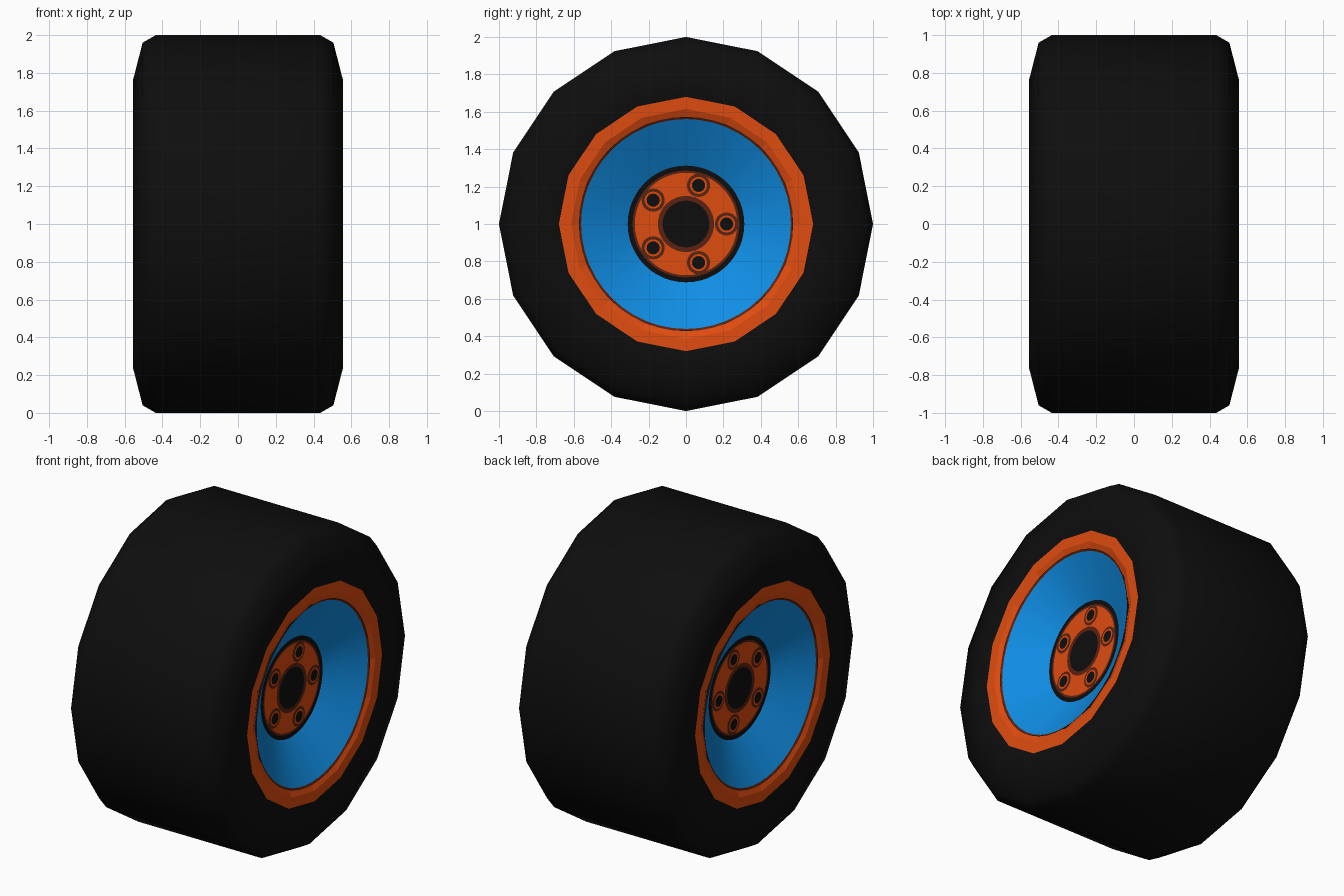
import bpy, bmesh, math

if "Cube" in bpy.data.objects:
    bpy.data.objects.remove(bpy.data.objects["Cube"])


def material(name, rgb):
    m = bpy.data.materials.new(name)
    m.diffuse_color = (*rgb, 1)
    m.use_nodes = True
    m.node_tree.nodes["Principled BSDF"].inputs["Base Color"].default_value = m.diffuse_color
    return m


BLACK = material("rubber black", (0.0042, 0.0042, 0.0042))
ORANGE = material("orange", (0.74, 0.072, 0.005))
BROWN = material("dark brown", (0.105, 0.016, 0.005))
BLUE = material("blue", (0.005, 0.27, 0.78))


def lathe(name, profile, sides, mat, cy=0.0, cz=0.0, smooth=0):
    """Spin (x, radius) points round an axis along x."""
    bm = bmesh.new()
    rings = []
    for j in range(sides):
        a = 2 * math.pi * j / sides
        rings.append([bm.verts.new((x, cy + r * math.cos(a), 1 + cz + r * math.sin(a)))
                      for x, r in profile])
    for j in range(sides):
        p, q = rings[j], rings[(j + 1) % sides]
        for i in range(len(profile) - 1):
            bm.faces.new((p[i], p[i + 1], q[i + 1], q[i]))
    bmesh.ops.remove_doubles(bm, verts=bm.verts, dist=1e-5)
    me = bpy.data.meshes.new(name)
    bm.to_mesh(me)
    bm.free()
    me.materials.append(mat)
    ob = bpy.data.objects.new(name, me)
    bpy.context.collection.objects.link(ob)
    if smooth:
        bpy.ops.object.select_all(action='DESELECT')
        ob.select_set(True)
        bpy.context.view_layer.objects.active = ob
        bpy.ops.object.shade_smooth_by_angle(angle=math.radians(smooth))
    return ob


def flip(profile):
    return [(-x, r) for x, r in reversed(profile)]


# Tire: low-poly 16-sided tread and sidewalls
side = [(0.537, 0.675), (0.555, 0.765), (0.505, 0.96), (0.435, 1.0)]
lathe("tire", side + flip(side), 16, BLACK, smooth=60)

HUB = 0.378  # x of the recessed hub face
for s, tag in ((1, "right"), (-1, "left")):
    def part(name, profile, sides, mat, cy=0.0, cz=0.0, smooth=0):
        lathe(f"{tag}_{name}", profile if s > 0 else flip(profile),
              sides, mat, cy, cz, smooth)

    # Rim lip with inner bevel
    part("rim_lip", [(0.515, 0.565), (0.538, 0.615), (0.54, 0.68)], 16, ORANGE)
    # Dish with its painted edge line
    part("rim_line", [(0.523, 0.561), (0.530, 0.573)], 48, BROWN)
    part("rim_dish", [(HUB, 0.312), (0.523, 0.561)], 48, BLUE, smooth=40)
    # Hub face with painted rings
    part("hub_edge", [(HUB, 0.286), (HUB, 0.312)], 48, BLACK)
    part("hub_line", [(HUB, 0.274), (HUB, 0.286)], 48, BROWN)
    part("hub_face", [(HUB, 0.15), (HUB, 0.274)], 48, ORANGE)
    part("bore_ring", [(HUB, 0.125), (HUB, 0.15)], 48, BROWN)
    part("bore", [(HUB, 0.0), (HUB, 0.125)], 48, BLACK)
    # Five bolts, each with a halo, a ring and a dark socket
    for k in range(5):
        a = 2 * math.pi * k / 5
        y, z = 0.217 * math.cos(a), 0.217 * math.sin(a)
        n = k + 1
        part(f"bolt_halo_{n}", [(HUB + 0.003, 0.0), (HUB + 0.003, 0.062)], 20, BROWN, y, z)
        part(f"bolt_ring_{n}", [(HUB + 0.006, 0.036), (HUB + 0.006, 0.046)], 16, ORANGE, y, z)
        part(f"bolt_socket_{n}", [(HUB + 0.007, 0.0), (HUB + 0.007, 0.034)], 16, BLACK, y, z)
